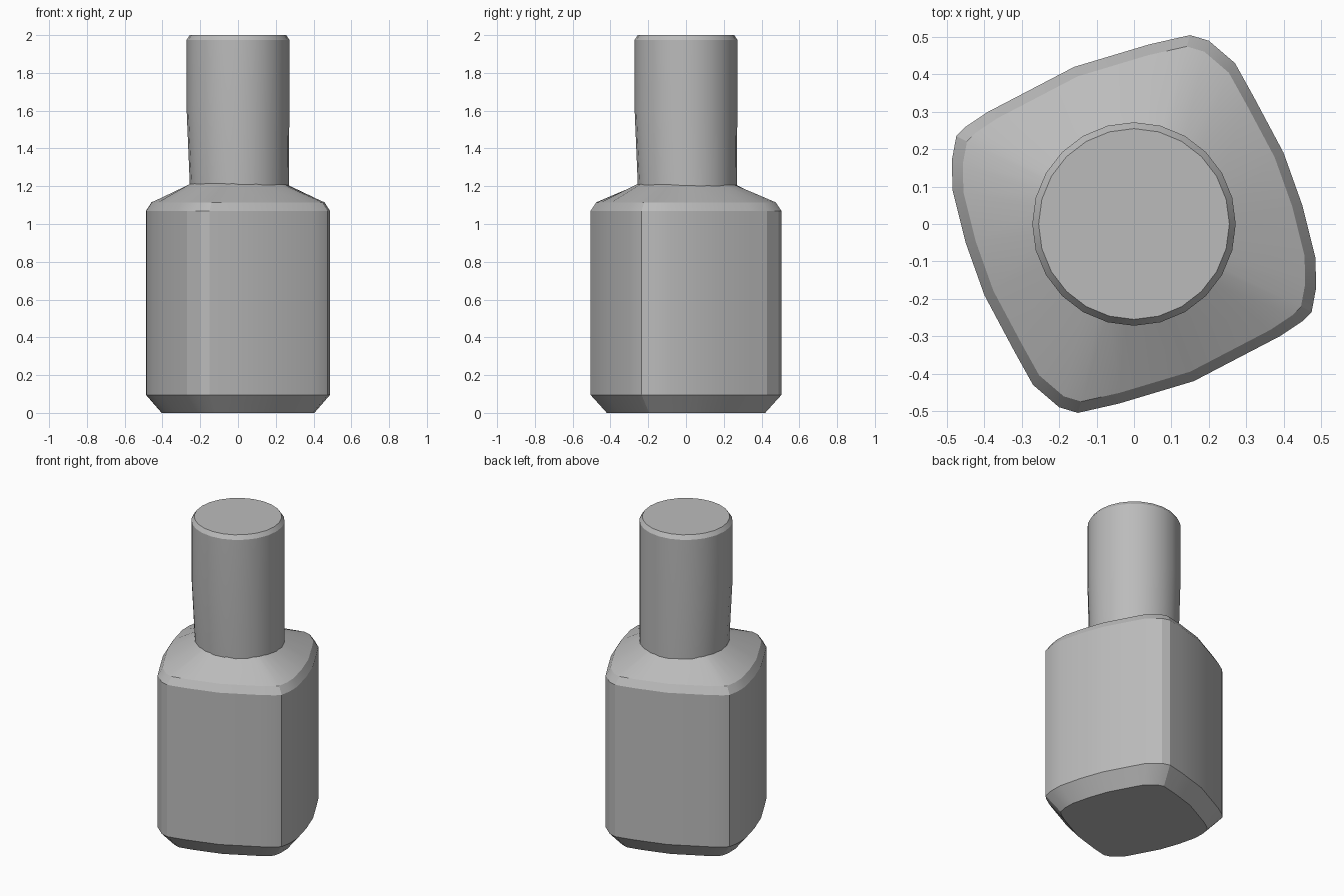
import bpy
import bmesh
import math
from mathutils import Vector

default_cube = bpy.data.objects.get("Cube")
if default_cube:
    bpy.data.objects.remove(default_cube, do_unlink=True)


def make_material(name, colour):
    material = bpy.data.materials.new(name)
    material.use_nodes = True
    material.diffuse_color = colour
    material.node_tree.nodes["Principled BSDF"].inputs["Base Color"].default_value = colour
    return material


def loft(name, rings, material, smooth_angle):
    """Skin a stack of equal-length rings and close both ends."""
    bm = bmesh.new()
    loops = [[bm.verts.new(point) for point in ring] for ring in rings]
    for lower, upper in zip(loops, loops[1:]):
        count = len(lower)
        for i in range(count):
            j = (i + 1) % count
            bm.faces.new((lower[i], lower[j], upper[j], upper[i]))
    bm.faces.new(loops[0])
    bm.faces.new(loops[-1])
    bmesh.ops.recalc_face_normals(bm, faces=bm.faces)
    mesh = bpy.data.meshes.new(name)
    bm.to_mesh(mesh)
    bm.free()
    mesh.materials.append(material)
    part = bpy.data.objects.new(name, mesh)
    bpy.context.collection.objects.link(part)
    bpy.ops.object.select_all(action="DESELECT")
    part.select_set(True)
    bpy.context.view_layer.objects.active = part
    bpy.ops.object.shade_smooth_by_angle(angle=math.radians(smooth_angle))
    return part


grey = make_material("plain grey", (0.5, 0.5, 0.5, 1))

# Bulged, rounded square outline: half is given, half is turned around
half_outline = [
    (0.15, 0.505), (0.2, 0.49), (0.27, 0.43), (0.32, 0.34), (0.4, 0.19),
    (0.45, 0.05), (0.485, -0.09), (0.487, -0.17), (0.475, -0.235),
    (0.45, -0.26), (0.39, -0.3), (0.16, -0.42), (-0.04, -0.48),
]
outline = [Vector(p) for p in half_outline]
outline += [-p for p in outline]


def body_ring(z, scale):
    return [(p.x * scale, p.y * scale, z) for p in outline]


def neck_ring(z, radius):
    return [(*(p.normalized() * radius), z) for p in outline]


# Bottle body with chamfered base and sloping shoulder
bottle_rings = [
    body_ring(0, 0.83),
    body_ring(0.095, 1),
    body_ring(1.07, 1),
    body_ring(1.115, 0.94),
    neck_ring(1.215, 0.25),
]
loft("bottle_body", bottle_rings, grey, 20)


# Tall cap, slightly narrower on one side at the foot
def cap_ring(z, radius, shift):
    sides = 24
    turn = 2 * math.pi / sides
    return [(shift + radius * math.cos(i * turn),
             shift + radius * math.sin(i * turn), z) for i in range(sides)]


cap_rings = [
    cap_ring(1.2, 0.262, 0.007),
    cap_ring(1.6, 0.272, 0),
    cap_ring(1.975, 0.272, 0),
    cap_ring(2, 0.255, 0),
]
loft("bottle_cap", cap_rings, grey, 30)
